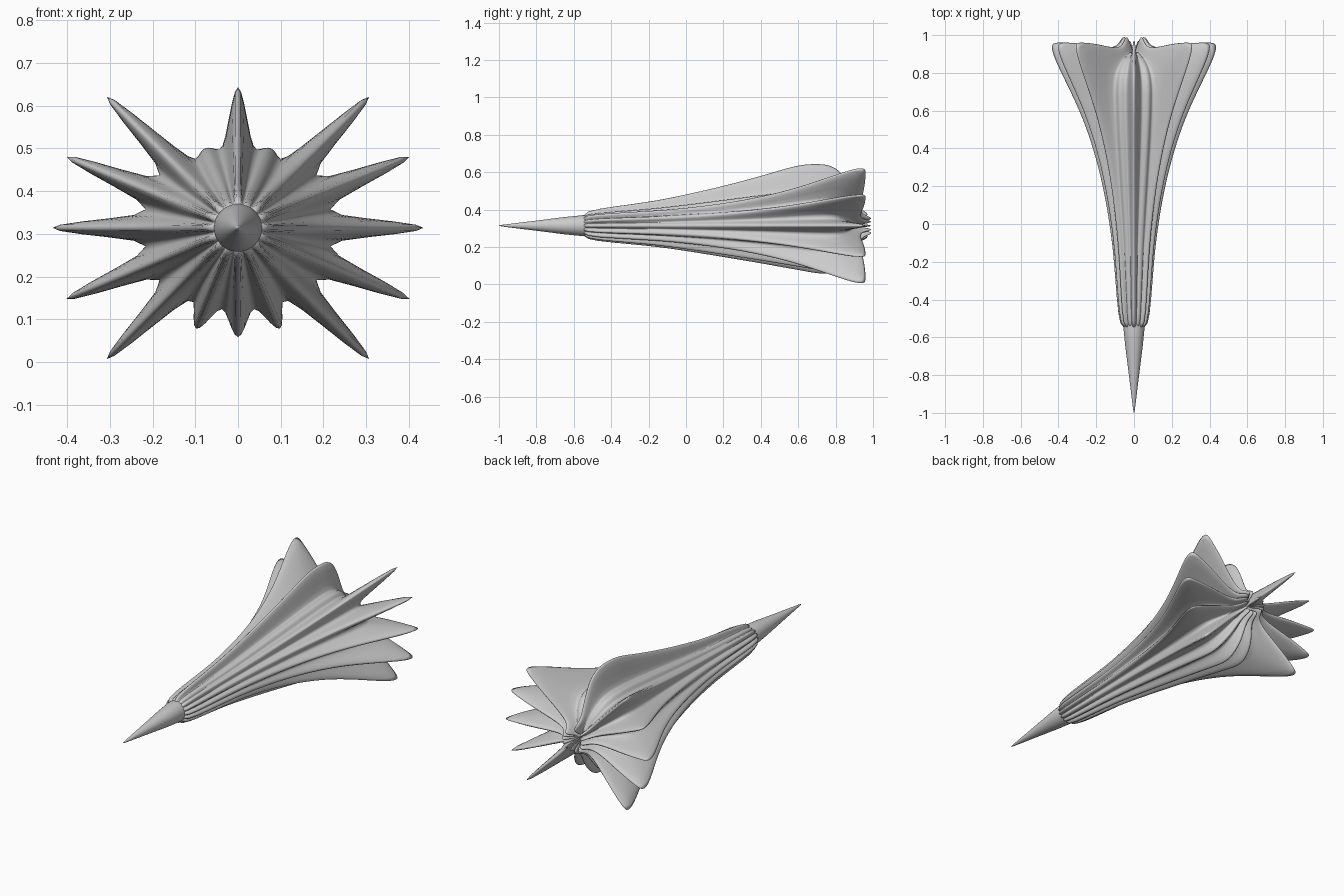
import bpy, bmesh, math
from mathutils import Vector

if "Cube" in bpy.data.objects:
    bpy.data.objects.remove(bpy.data.objects["Cube"])

CZ = 0.314          # height of the long axis
RIBS = 16
STEPS = 2           # rings per profile segment

# Ridge and valley profiles as (y, radius), front to back, matched point by point
SIDE = [(-.545, .04), (-.55, .077), (-.2, .106), (0, .130), (.2, .166), (.4, .218), (.6, .29),
        (.8, .387), (.9, .432), (.955, .440), (.965, .40), (.955, .28), (.935, .15),
        (.95, .085), (1.0, .055), (.92, .012)]
TOP = [(-.545, .04), (-.55, .078), (-.2, .128), (0, .168), (.2, .214), (.4, .268), (.5, .298),
       (.6, .325), (.69, .333), (.77, .325), (.83, .285), (.87, .21), (.90, .13),
       (.93, .09), (.98, .06), (.91, .012)]
LOW = [(-.545, .04), (-.55, .074), (-.2, .108), (0, .136), (.2, .168), (.4, .202), (.5, .22),
       (.6, .238), (.69, .254), (.76, .257), (.82, .23), (.87, .18), (.90, .12),
       (.93, .085), (.98, .06), (.91, .012)]
VALLEY = [(-.545, .04), (-.55, .058), (-.2, .086), (0, .108), (.2, .133), (.35, .152), (.47, .167),
          (.58, .178), (.66, .183), (.72, .183), (.78, .172), (.83, .145), (.87, .105),
          (.89, .07), (.91, .04), (.90, .012)]
SHOULDER = [(y, r * 1.10) for y, r in VALLEY]


def smooth_path(pts):
    """Resample a profile with a Catmull-Rom curve."""
    out = []
    for i in range(len(pts) - 1):
        p0, p1, p2, p3 = (Vector(pts[min(max(j, 0), len(pts) - 1)]) for j in range(i - 1, i + 3))
        n = 1 if i == 0 else STEPS
        for k in range(n):
            t = k / n
            out.append(0.5 * (2 * p1 + (p2 - p0) * t + (2 * p0 - 5 * p1 + 4 * p2 - p3) * t * t
                              + (3 * p1 - p0 - 3 * p2 + p3) * t ** 3))
    return out + [Vector(pts[-1])]


def ridge_for(i):
    deg = round(i * 360 / RIBS, 1)
    if deg == 90:
        return TOP
    if deg in (67.5, 112.5):
        return SHOULDER
    if 240 < deg < 300:
        return LOW
    return SIDE


def polar(y, r, a, side=0.0):
    """Point at radius r and angle a, shifted sideways across the rib."""
    return Vector((r * math.cos(a) - side * math.sin(a), y,
                   CZ + r * math.sin(a) + side * math.cos(a)))


def finish(bm, name):
    bmesh.ops.recalc_face_normals(bm, faces=bm.faces)
    me = bpy.data.meshes.new(name)
    bm.to_mesh(me)
    bm.free()
    me.shade_smooth()
    ob = bpy.data.objects.new(name, me)
    bpy.context.collection.objects.link(ob)
    return ob


def loft(bm, rings):
    n = len(rings[0])
    for a, b in zip(rings, rings[1:]):
        for i in range(n):
            bm.faces.new((a[i], a[(i + 1) % n], b[(i + 1) % n], b[i]))


# Finned body: star-shaped rings lofted along the axis
bm = bmesh.new()
valley = smooth_path(VALLEY)
ridges = [smooth_path(ridge_for(i)) for i in range(RIBS)]
half = math.pi / RIBS
rings = []
for k, (vy, vr) in enumerate(valley):
    ring = []
    for i in range(RIBS):
        ry, rr = ridges[i][k]
        a = i * 2 * half
        w = min(0.007, rr * 0.08)
        v0, v1 = polar(vy, vr, a - half), polar(vy, vr, a + half)
        t0, t1 = polar(ry, rr, a, -w), polar(ry, rr, a, w)
        ring += [v0, v0.lerp(t0, .45), t0, t1, v1.lerp(t1, .45)]
    rings.append([bm.verts.new(p) for p in ring])
loft(bm, rings)
bm.faces.new(rings[0])
centre = bm.verts.new((0, .90, CZ))
last = rings[-1]
for i in range(len(last)):
    bm.faces.new((last[i], last[(i + 1) % len(last)], centre))
body = finish(bm, "finned_body")
sub = body.modifiers.new("smooth", 'SUBSURF')
sub.levels = sub.render_levels = 1

# Nose cone, running slightly inside the body
bm = bmesh.new()
rings = []
for y, r in [(-1, .001), (-.98, .005), (-.8, .027), (-.65, .046), (-.55, .056), (-.45, .05)]:
    rings.append([bm.verts.new(polar(y, r, j * math.tau / 48)) for j in range(48)])
loft(bm, rings)
bm.faces.new(rings[0])
finish(bm, "nose_cone")
